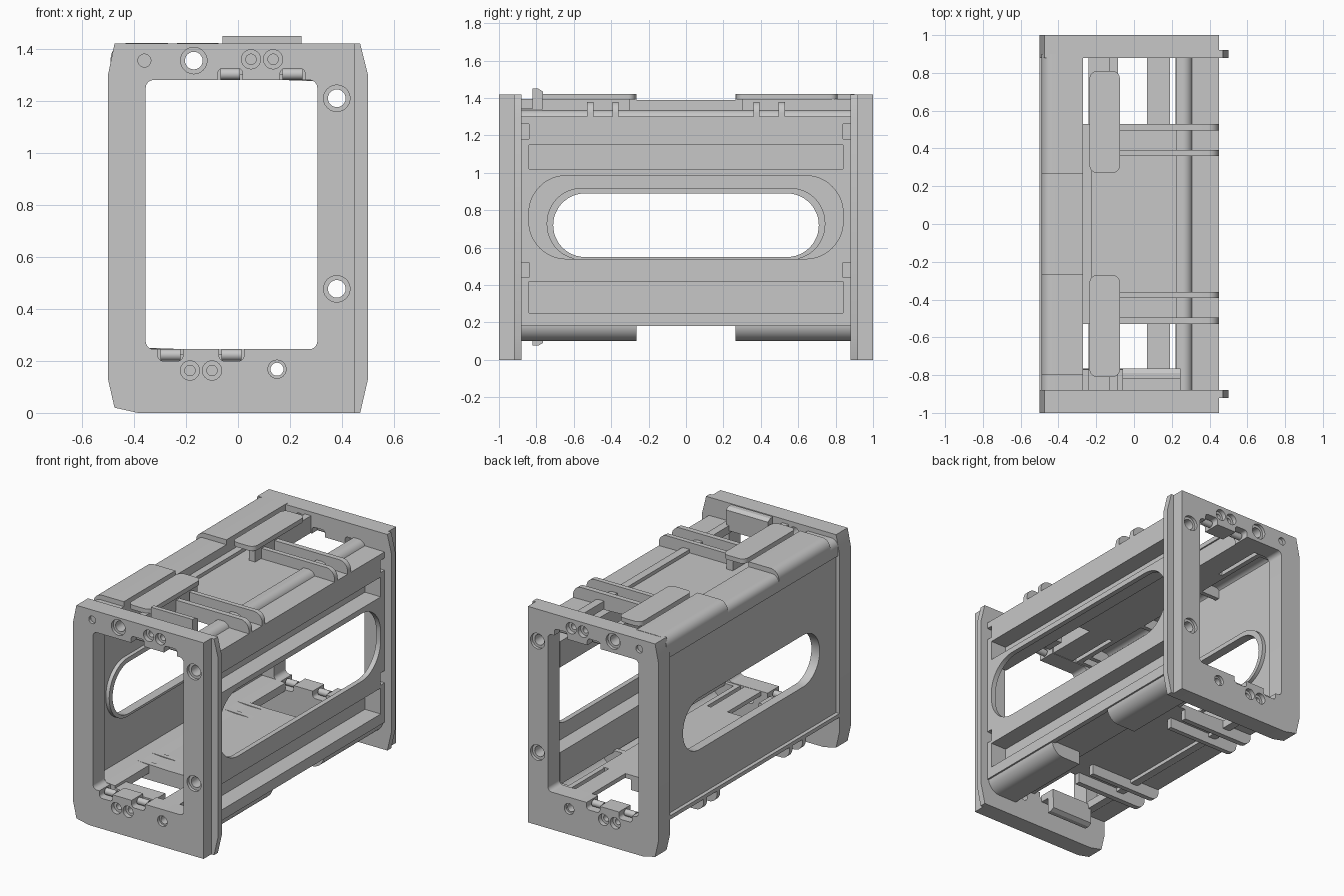
import bpy, bmesh
from math import sin, cos, pi, radians
from mathutils import Matrix, Vector

cube = bpy.data.objects.get("Cube")
if cube:
    bpy.data.objects.remove(cube, do_unlink=True)

grey = bpy.data.materials.new("plain grey")
grey.use_nodes = True
colour = (0.57, 0.57, 0.57, 1)
grey.diffuse_color = colour
grey.node_tree.nodes["Principled BSDF"].inputs["Base Color"].default_value = colour


def add(name, mesh):
    ob = bpy.data.objects.new(name, mesh)
    bpy.context.scene.collection.objects.link(ob)
    return ob


def prism(name, pts, a, b, axis="y"):
    """Extrude a 2D profile from a to b along an axis."""
    place = {"x": lambda p, t: (t, p[0], p[1]),
             "y": lambda p, t: (p[0], t, p[1]),
             "z": lambda p, t: (p[0], p[1], t)}[axis]
    bm = bmesh.new()
    lo = [bm.verts.new(place(p, a)) for p in pts]
    hi = [bm.verts.new(place(p, b)) for p in pts]
    bm.faces.new(lo)
    bm.faces.new(hi[::-1])
    n = len(pts)
    for i in range(n):
        j = (i + 1) % n
        bm.faces.new((lo[j], lo[i], hi[i], hi[j]))
    bmesh.ops.recalc_face_normals(bm, faces=bm.faces)
    mesh = bpy.data.meshes.new(name)
    bm.to_mesh(mesh)
    bm.free()
    mesh.materials.append(grey)
    return add(name, mesh)


def arc(cx, cz, r, start, end, n=8):
    return [(cx + r * cos(radians(start + (end - start) * i / n)),
             cz + r * sin(radians(start + (end - start) * i / n))) for i in range(n + 1)]


def rrect(x0, x1, z0, z1, r, n=8):
    return (arc(x1 - r, z1 - r, r, 0, 90, n) + arc(x0 + r, z1 - r, r, 90, 180, n)
            + arc(x0 + r, z0 + r, r, 180, 270, n) + arc(x1 - r, z0 + r, r, 270, 360, n))


def circle(x, z, r):
    return arc(x, z, r, 0, 345, 23)


def box(name, x0, x1, y0, y1, z0, z1):
    return prism(name, [(x0, z0), (x1, z0), (x1, z1), (x0, z1)], min(y0, y1), max(y0, y1))


def cut(ob, cutters):
    """Subtract the cutters, bake the result and drop the helpers."""
    for c in cutters:
        c.hide_render = True
        m = ob.modifiers.new("cut", "BOOLEAN")
        m.operation, m.solver, m.object = "DIFFERENCE", "EXACT", c
    bpy.context.view_layer.update()
    deps = bpy.context.evaluated_depsgraph_get()
    mesh = bpy.data.meshes.new_from_object(ob.evaluated_get(deps))
    ob.modifiers.clear()
    ob.data = mesh
    for c in cutters:
        bpy.data.objects.remove(c, do_unlink=True)
    return ob


# End plates
outline = [(-.475, 1.42), (-.5, 1.3), (-.5, .13), (-.475, .02), (-.385, 0),
           (.47, 0), (.5, .13), (.5, 1.3), (.47, 1.42)]
clips = [(-.03, 1), (.21, 1), (-.26, -1), (-.025, -1)]
for s, end in ((-1, "front"), (1, "back")):
    def drill(x, z, r, depth):
        return prism("drill", circle(x, z, r), *sorted((s * 1.02, s * (1 - depth))))

    plate = prism(end + "_plate", outline, *sorted((s, s * .88)))
    tools = [prism("opening", rrect(-.355, .305, .245, 1.28, .03), *sorted((s * 1.1, s * .8))),
             box("rebate", .45, .6, s * 1.1, s * .92, -.1, 1.6)]
    for x, z in ((.05, 1.36), (.135, 1.36), (-.185, .163), (-.1, .163)):
        tools += [drill(x, z, .037, .03), drill(x, z, .02, .07)]
    for x, z in ((-.17, 1.355), (.38, 1.21), (.38, .477)):
        tools += [drill(x, z, .051, .02), drill(x, z, .034, .2)]
    tools += [drill(.15, .168, .035, .02), drill(.15, .168, .025, .2), drill(-.36, 1.355, .025, .02)]
    # Clip pockets along the opening
    for x, up in clips:
        z = 1.29 if up > 0 else .235
        tools.append(prism("pocket", rrect(x - .048, x + .048, z - .035, z + .035, .02),
                           *sorted((s * 1.1, s * .8))))
    cut(plate, tools)
    for x, up in clips:
        z = 1.303 if up > 0 else .223
        prism(end + "_clip", circle(s * .94, z, .022), x - .038, x + .038, "x")

# Thin side wall with a wide slot and two deep channels
wall = box("channel_wall", .417, .45, -.885, .885, .18, 1.285)
tools = [prism("slot", rrect(-.84, .84, .54, .985, .2, 12), .2, .6, "x")]
for z0, z1 in ((1.02, 1.15), (.25, .42)):
    tools.append(box("groove", .2, .6, -.84, .84, z0, z1))
    liner = box("channel_liner", .315, .448, -.86, .86, z0 - .02, z1 + .02)
    cut(liner, [box("groove", .335, .6, -.84, .84, z0, z1)])
for z in (1.22, .48):
    for s in (-1, 1):
        tools.append(box("end_notch", .4, .6, s * .95, s * .84, z - .04, z + .04))
cut(wall, tools)

# Thin plain side wall with a rimmed slot
slot = rrect(-.71, .71, .55, .89, .17, 12)
wall = box("plain_wall", -.475, -.44, -.885, .885, .24, 1.34)
cut(wall, [prism("slot", slot, -.6, -.2, "x")])
rim = prism("slot_rim", rrect(-.745, .745, .535, .92, .19, 12), -.445, -.415, "x")
cut(rim, [prism("slot", slot, -.6, -.2, "x")])


def cover(name, y0, y1, top, r):
    """Hollow corner cover, open towards the inside."""
    def profile(t, foot):
        side = -.49 + t
        return ([(-.27 - t, foot), (-.27 - t, top - t)]
                + arc(side + r, top - t - r, r, 90, 180) + [(side, foot)])
    shell = prism(name, profile(0, 1.285), y0, y1)
    return cut(shell, [prism("cavity", profile(.033, 1.2), y0 + .03, y1 - .03)])


half_turn = (Matrix.Translation(Vector((-.025, 0, .763))) @ Matrix.Rotation(pi, 4, "Y")
             @ Matrix.Translation(Vector((.025, 0, -.763))))


def turned(ob):
    """Copy a top part to the opposite corner of the underside."""
    mesh = ob.data.copy()
    mesh.transform(half_turn)
    return add(ob.name.replace("top", "bottom"), mesh)


# Covers: high pads at both ends and a lower middle on two corners
cover("top_cover_base", -.885, .885, 1.39, .05)
cover("top_cover_pad_front", -.8, -.265, 1.422, .06)
cover("top_cover_pad_back", .265, .9, 1.422, .06)
for name, y0, y1, top, r in (("cover_middle", -.3, .3, 1.336, .015),
                             ("cover_pad_front", -.885, -.265, 1.425, .09),
                             ("cover_pad_back", .265, .885, 1.425, .09)):
    ob = cover(name, y0, y1, top, r)
    ob.data.transform(half_turn)
    ob.name = "bottom_" + name

# Deck with rails, shared by top and bottom
parts = [box("top_deck", -.28, .25, -.53, .53, 1.283, 1.312),
         box("top_inner_rail", -.28, -.225, -.53, .53, 1.283, 1.335)]
rail = [(.225, 1.283), (.225, 1.335), (.26, 1.335)] + arc(.26, 1.285, .05, 90, 20)
rail += [(.45, 1.3), (.45, 1.275), (.31, 1.275)]
parts.append(prism("top_outer_rail", rail, -.885, .885))

for s, end in ((-1, "front"), (1, "back")):
    # Rounded tab and its web, top only
    prism("tab_" + end, rrect(-.235, -.075, *sorted((s * .27, s * .81)), .04), 1.392, 1.422, "z")
    box("tab_web_" + end, -.13, -.085, s * .3, s * .885, 1.283, 1.395)
    # Strip across each deck window
    parts.append(box("top_strip_" + end, -.24, -.12, s * .52, s * .885, 1.283, 1.31))
    # Pair of fins across the deck
    fin = [(-.08, 1.29), (-.08, 1.38)] + arc(.39, 1.32, .06, 90, 0) + [(.45, 1.275), (.31, 1.275)]
    for y0, y1 in ((.36, .392), (.495, .53)):
        parts.append(prism("top_fin_" + end, fin, *sorted((s * y0, s * y1))))

# Latch by the front plate
parts.append(box("top_latch_shelf", -.06, .245, -.885, -.77, 1.3, 1.345))
parts.append(prism("top_latch", [(-.82, 1.3), (-.77, 1.3), (-.765, 1.435), (-.79, 1.45), (-.82, 1.45)],
                   -.06, .245, "x"))
for ob in parts:
    turned(ob)

# Smooth curved faces, keep edges crisp
bpy.ops.object.select_all(action="DESELECT")
for ob in bpy.context.scene.objects:
    if ob.type == "MESH":
        ob.select_set(True)
        bpy.context.view_layer.objects.active = ob
bpy.ops.object.shade_smooth_by_angle(angle=radians(30))
